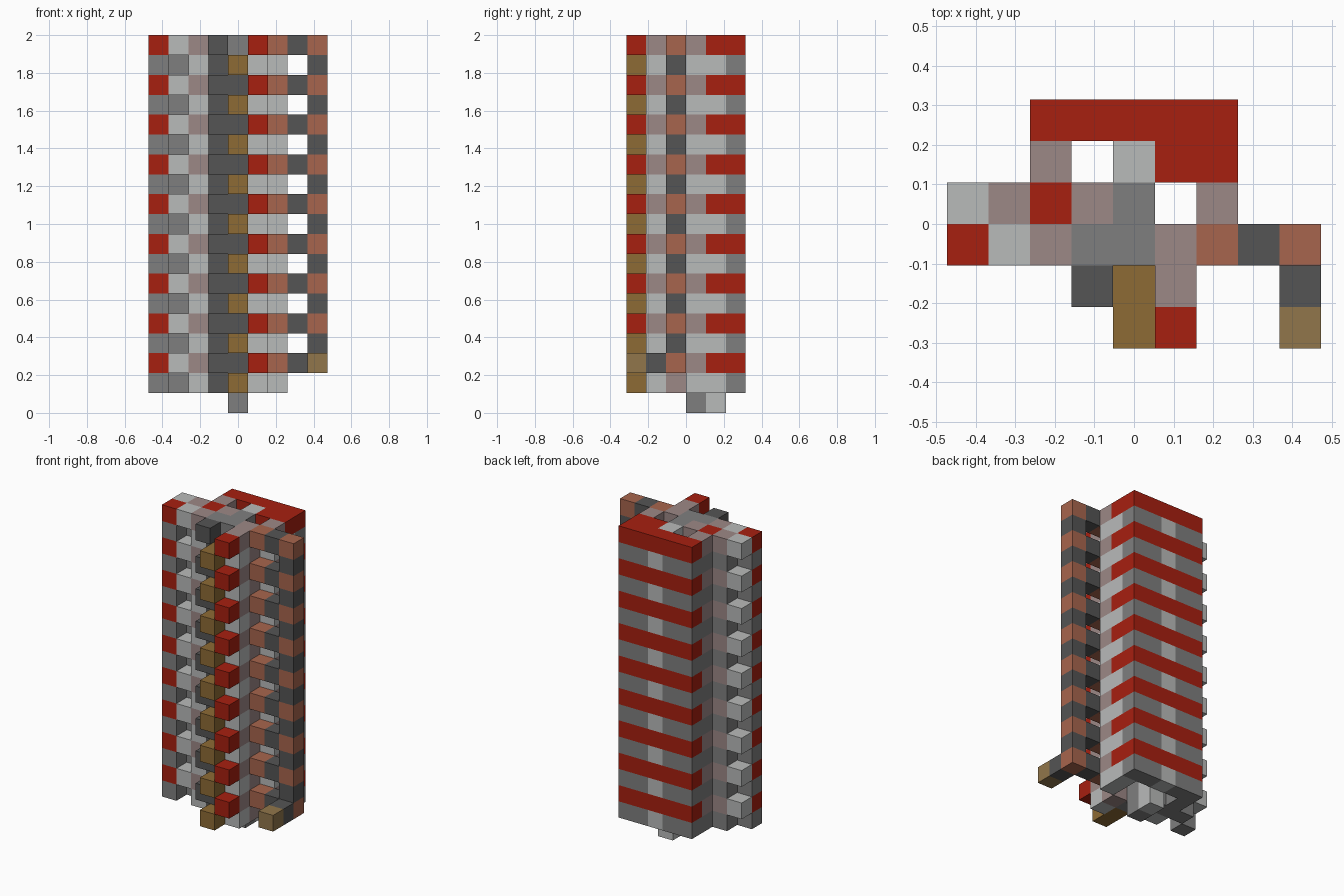
import bpy, bmesh
from mathutils import Vector

if "Cube" in bpy.data.objects:
    bpy.data.objects.remove(bpy.data.objects["Cube"], do_unlink=True)

U = 2 / 19  # edge of one block


def make_material(name, rgb):
    mat = bpy.data.materials.new(name)
    mat.use_nodes = True
    mat.diffuse_color = (*rgb, 1)
    mat.node_tree.nodes["Principled BSDF"].inputs["Base Color"].default_value = (*rgb, 1)
    return mat


# One letter per colour, used in the floor plans
MATERIALS = {
    "R": make_material("red", (0.39, 0.014, 0.005)),
    "L": make_material("light_grey", (0.485, 0.495, 0.49)),
    "G": make_material("mid_grey", (0.212, 0.212, 0.212)),
    "D": make_material("dark_grey", (0.089, 0.089, 0.089)),
    "M": make_material("mauve", (0.335, 0.246, 0.24)),
    "T": make_material("terracotta", (0.39, 0.13, 0.075)),
    "B": make_material("brown", (0.27, 0.147, 0.035)),
    "S": make_material("sand", (0.283, 0.181, 0.07)),
}
LETTERS = list(MATERIALS)

# Floor plans, back row first, left to right along x
RED_COURSE = ["..RRRRR..",
              "..M.LRR..",
              "LMRMG.M..",
              "RLMGGMTD.",
              "...D.M...",
              ".....R..."]
GREY_COURSE = ["..GGLGG..",
               "..G.L.L..",
               ".GGGG.L..",
               "G.LDGM...",
               "....BL...",
               "....B...."]

blocks = {}  # cell -> (part, colour letter)


def lay(part, plan, layers):
    for k in layers:
        for row, line in enumerate(plan):
            for i, letter in enumerate(line):
                if letter != ".":
                    blocks[i, 5 - row, k] = (part, letter)


def stack(part, letter, i, j, layers):
    for k in layers:
        blocks[i, j, k] = (part, letter)


EVEN, ODD = range(2, 19, 2), range(1, 18, 2)

# Tower courses
lay("red_courses", RED_COURSE, EVEN)
lay("grey_courses", GREY_COURSE, ODD)

# Fillers between the front beams
stack("front_fillers", "D", 4, 1, range(2, 17, 2))

# Free-standing side post with its low front arm
stack("side_post", "T", 8, 2, EVEN)
stack("side_post", "D", 8, 2, range(3, 18, 2))
stack("post_arm", "D", 8, 1, [2])
stack("post_arm", "S", 8, 0, [2])

# Foot
stack("foot", "G", 4, 3, [0])
stack("foot", "L", 4, 4, [0])


def build(part):
    """Make the exposed block faces of one part."""
    bm = bmesh.new()
    for cell, (owner, letter) in blocks.items():
        if owner != part:
            continue
        centre = Vector((cell[0] - 4, cell[1] - 2.5, cell[2] + 0.5)) * U
        for axis in range(3):
            for sign in (-1, 1):
                normal = Vector((0, 0, 0))
                normal[axis] = sign
                if tuple(int(c + n) for c, n in zip(cell, normal)) in blocks:
                    continue
                a = Vector((0, 0, 0))
                a[(axis + 1) % 3] = 1
                b = normal.cross(a)
                corners = (-a - b, a - b, a + b, b - a)
                face = bm.faces.new([bm.verts.new(centre + (normal + c) * U / 2)
                                     for c in corners])
                face.material_index = LETTERS.index(letter)
    bmesh.ops.remove_doubles(bm, verts=bm.verts, dist=U / 100)
    mesh = bpy.data.meshes.new(part)
    for mat in MATERIALS.values():
        mesh.materials.append(mat)
    bm.to_mesh(mesh)
    bm.free()
    bpy.context.collection.objects.link(bpy.data.objects.new(part, mesh))


for part in sorted({owner for owner, _ in blocks.values()}):
    build(part)
